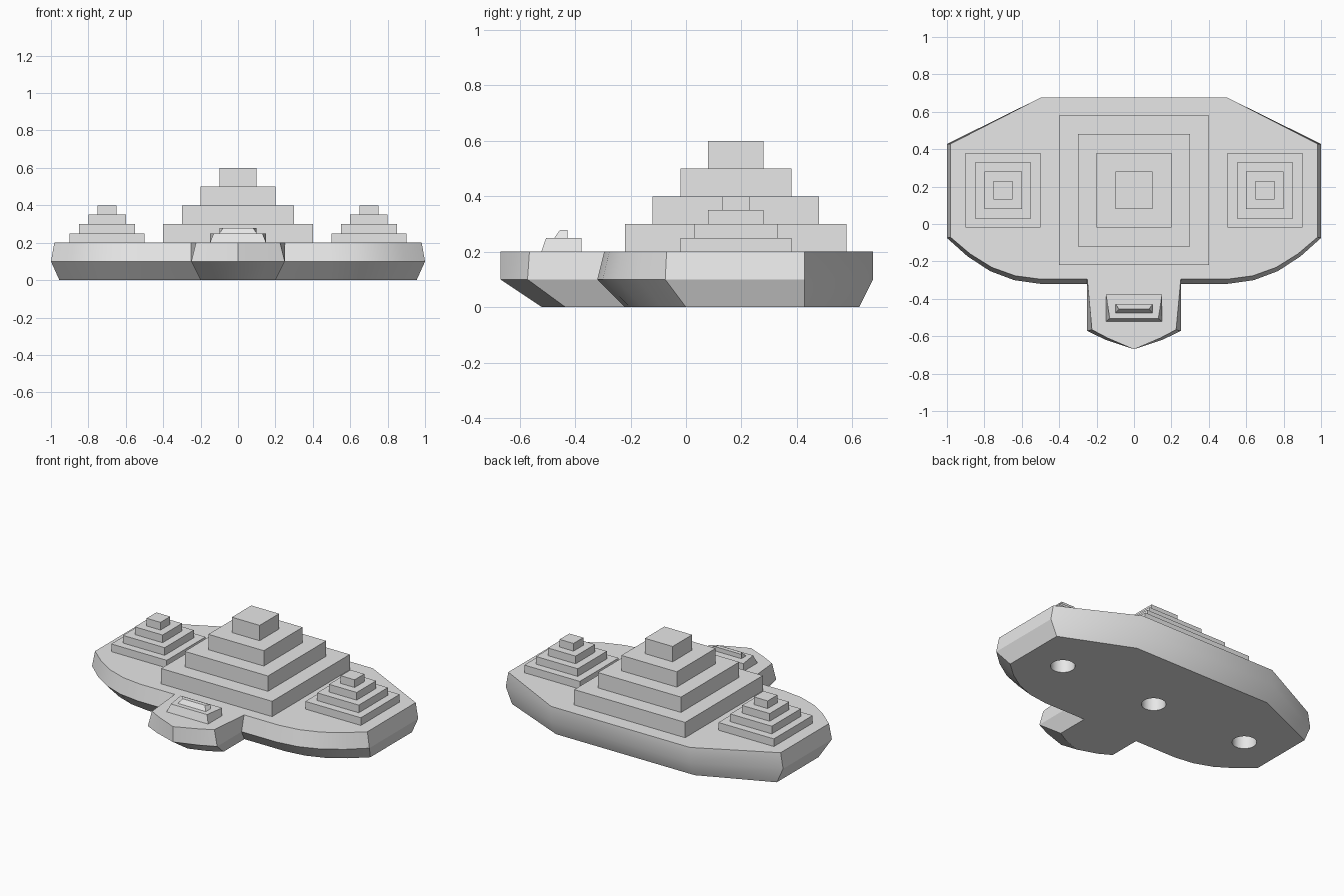
import bpy, bmesh, math

if "Cube" in bpy.data.objects:
    bpy.data.objects.remove(bpy.data.objects["Cube"], do_unlink=True)

grey = bpy.data.materials.new("plain grey")
grey.use_nodes = True
colour = (0.8, 0.8, 0.8, 1)
grey.diffuse_color = colour
grey.node_tree.nodes["Principled BSDF"].inputs["Base Color"].default_value = colour

CENTRE_Y = 0.18


def loft(name, rings):
    """Solid through stacked rings of (x, y, z) points, capped at both ends."""
    bm = bmesh.new()
    loops = [[bm.verts.new(p) for p in ring] for ring in rings]
    for low, high in zip(loops, loops[1:]):
        for i in range(len(low)):
            j = (i + 1) % len(low)
            bm.faces.new((low[i], low[j], high[j], high[i]))
    bm.faces.new(loops[0][::-1])
    bm.faces.new(loops[-1])
    bmesh.ops.recalc_face_normals(bm, faces=bm.faces)
    mesh = bpy.data.meshes.new(name)
    bm.to_mesh(mesh)
    bm.free()
    mesh.materials.append(grey)
    obj = bpy.data.objects.new(name, mesh)
    bpy.context.collection.objects.link(obj)
    return obj


def hull_ring(z, tip, cheek, shoulder, notch, flank, side_y, corner, back):
    """Symmetric deck outline: nose, notch, curved flank, straight side, back."""
    half = [cheek, shoulder, notch]
    for fx, fy in ((0, 0), (.28, .08), (.54, .28), (.78, .6), (1, 1)):
        half.append((flank + (corner[0] - flank) * fx,
                     notch[1] + (side_y - notch[1]) * fy))
    half += [corner, (flank, back)]
    outline = [(0, tip)] + half + [(-x, y) for x, y in reversed(half)]
    return [(x, y, z) for x, y in outline]


def quad(front, rear, front_x, rear_x, z):
    return [(-front_x, front, z), (front_x, front, z),
            (rear_x, rear, z), (-rear_x, rear, z)]


# Hull with bevelled underside
hull = loft("hull", [
    hull_ring(0, -.52, (.12, -.48), (.2, -.435), (.2, -.22), .5, 0, (.955, .428), .625),
    hull_ring(.1, -.67, (.15, -.62), (.25, -.572), (.25, -.32), .5, -.075, (1, .428), .675),
    hull_ring(.2, -.67, (.14, -.61), (.225, -.565), (.25, -.295), .5, -.07, (.982, .428), .675),
])

# Round sockets in the underside
for x in (-.7, 0, .7):
    bpy.ops.mesh.primitive_cylinder_add(vertices=32, radius=.073, depth=.24,
                                        location=(x, CENTRE_Y, 0))
    cutter = bpy.context.object
    cutter.name = "socket_cutter"
    cutter.hide_render = True
    cutter.data.materials.append(grey)
    cut = hull.modifiers.new("socket", "BOOLEAN")
    cut.operation = "DIFFERENCE"
    cut.solver = "EXACT"
    cut.object = cutter
    bpy.context.view_layer.objects.active = hull
    bpy.ops.object.modifier_apply(modifier=cut.name)
    bpy.data.objects.remove(cutter, do_unlink=True)

bpy.ops.object.select_all(action="DESELECT")
hull.select_set(True)
bpy.context.view_layer.objects.active = hull
bpy.ops.object.shade_smooth_by_angle(angle=math.radians(30))


# Stepped pyramids on the deck
def stepped_pyramid(name, x, widths, rise):
    rings = []
    for level, w in enumerate(widths):
        for z in (.2 + rise * level, .2 + rise * (level + 1)):
            ring = quad(CENTRE_Y - w, CENTRE_Y + w, w, w, z)
            rings.append([(x + px, py, pz) for px, py, pz in ring])
    return loft(name, rings)


stepped_pyramid("main_pyramid", 0, (.4, .3, .2, .1), .1)
for side, x in (("left", .7), ("right", -.7)):
    stepped_pyramid(side + "_pyramid", x, (.2, .15, .1, .05), .05)

# Small bridge on the nose, in two tapered tiers
loft("bridge_base", [quad(-.522, -.377, .15, .15, .2),
                     quad(-.505, -.377, .13, .15, .25)])
loft("bridge_top", [quad(-.475, -.428, .1, .1, .25),
                    quad(-.455, -.428, .08, .1, .278)])
